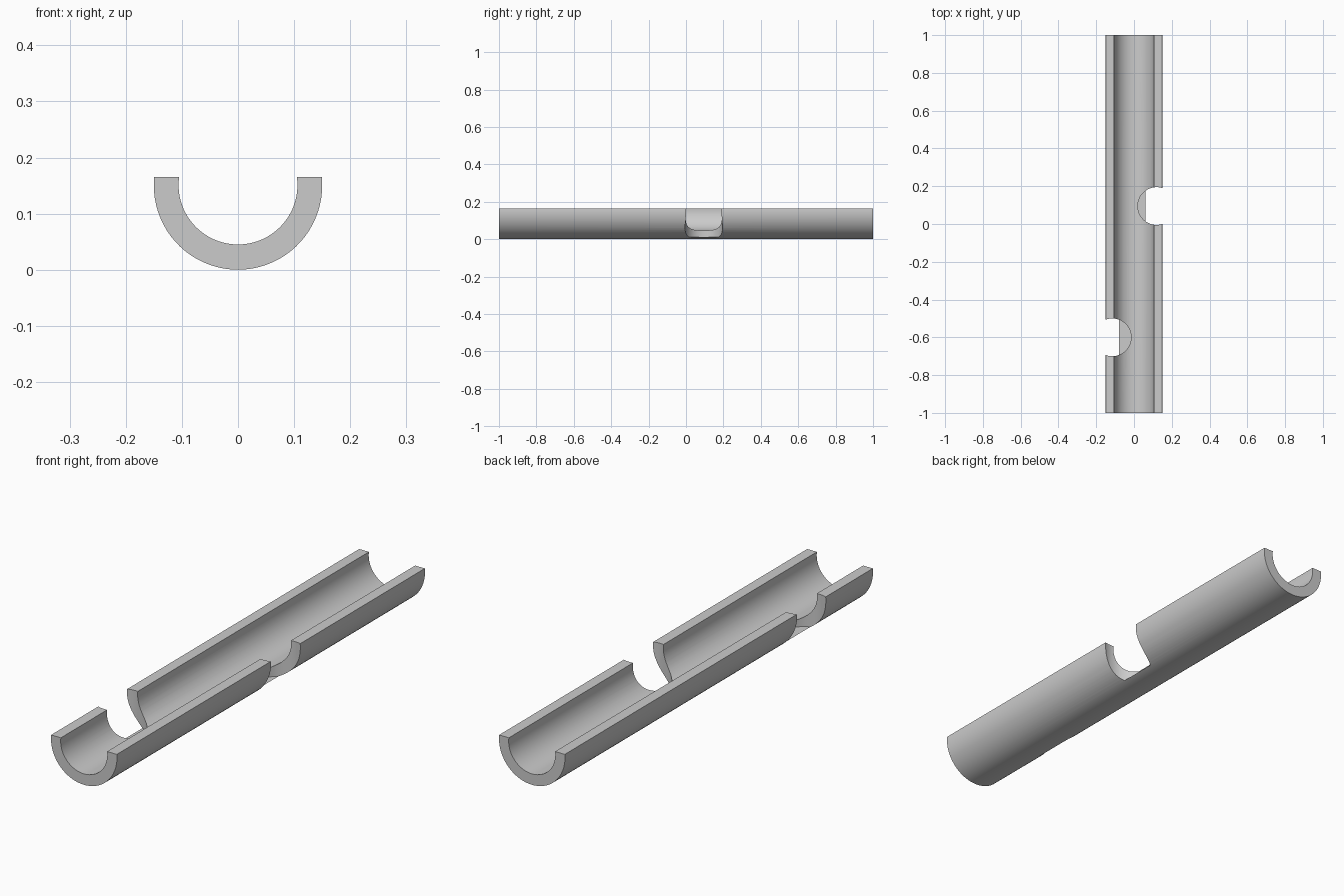
import bpy, bmesh, math

if "Cube" in bpy.data.objects:
    bpy.data.objects.remove(bpy.data.objects["Cube"])

R_OUT, R_IN, CZ, TOP, STEPS = 0.15, 0.106, 0.151, 0.165, 40
CZ_OUT = 0.15


def arc(radius, cz):
    """Points of a U-shaped arc from the left rim to the right rim."""
    a = math.asin((TOP - cz) / radius)
    span = math.pi + 2 * a
    return [(radius * math.cos(math.pi - a + span * i / STEPS),
             cz + radius * math.sin(math.pi - a + span * i / STEPS))
            for i in range(STEPS + 1)]


# Gutter: U profile swept along y
bm = bmesh.new()
profile = arc(R_OUT, CZ_OUT) + arc(R_IN, CZ)[::-1]
face = bm.faces.new([bm.verts.new((x, -1, z)) for x, z in profile])
ext = bmesh.ops.extrude_face_region(bm, geom=[face])
bmesh.ops.translate(bm, vec=(0, 2, 0),
                    verts=[v for v in ext["geom"] if isinstance(v, bmesh.types.BMVert)])
bmesh.ops.recalc_face_normals(bm, faces=bm.faces)
mesh = bpy.data.meshes.new("half_pipe")
bm.to_mesh(mesh)
bm.free()
pipe = bpy.data.objects.new("half_pipe", mesh)
bpy.context.collection.objects.link(pipe)


def notch(name, x, y, floor):
    """Flat-bottomed round notch cut down through one wall."""
    bpy.ops.mesh.primitive_cylinder_add(vertices=64, radius=0.1, depth=0.4,
                                        location=(x, y, floor + 0.2))
    cutter = bpy.context.object
    cutter.name = name
    cutter.hide_render = True
    mod = pipe.modifiers.new(name, 'BOOLEAN')
    mod.operation = 'DIFFERENCE'
    mod.solver = 'EXACT'
    mod.object = cutter
    bpy.context.view_layer.objects.active = pipe
    bpy.ops.object.modifier_apply(modifier=name)
    bpy.data.objects.remove(cutter)


notch("right_notch_cutter", 0.12, 0.095, 0.013)
notch("left_notch_cutter", -0.115, -0.6, 0.023)

# Smooth walls with crisp edges
bpy.ops.object.select_all(action='DESELECT')
pipe.select_set(True)
bpy.context.view_layer.objects.active = pipe
bpy.ops.object.shade_smooth_by_angle(angle=math.radians(30))
